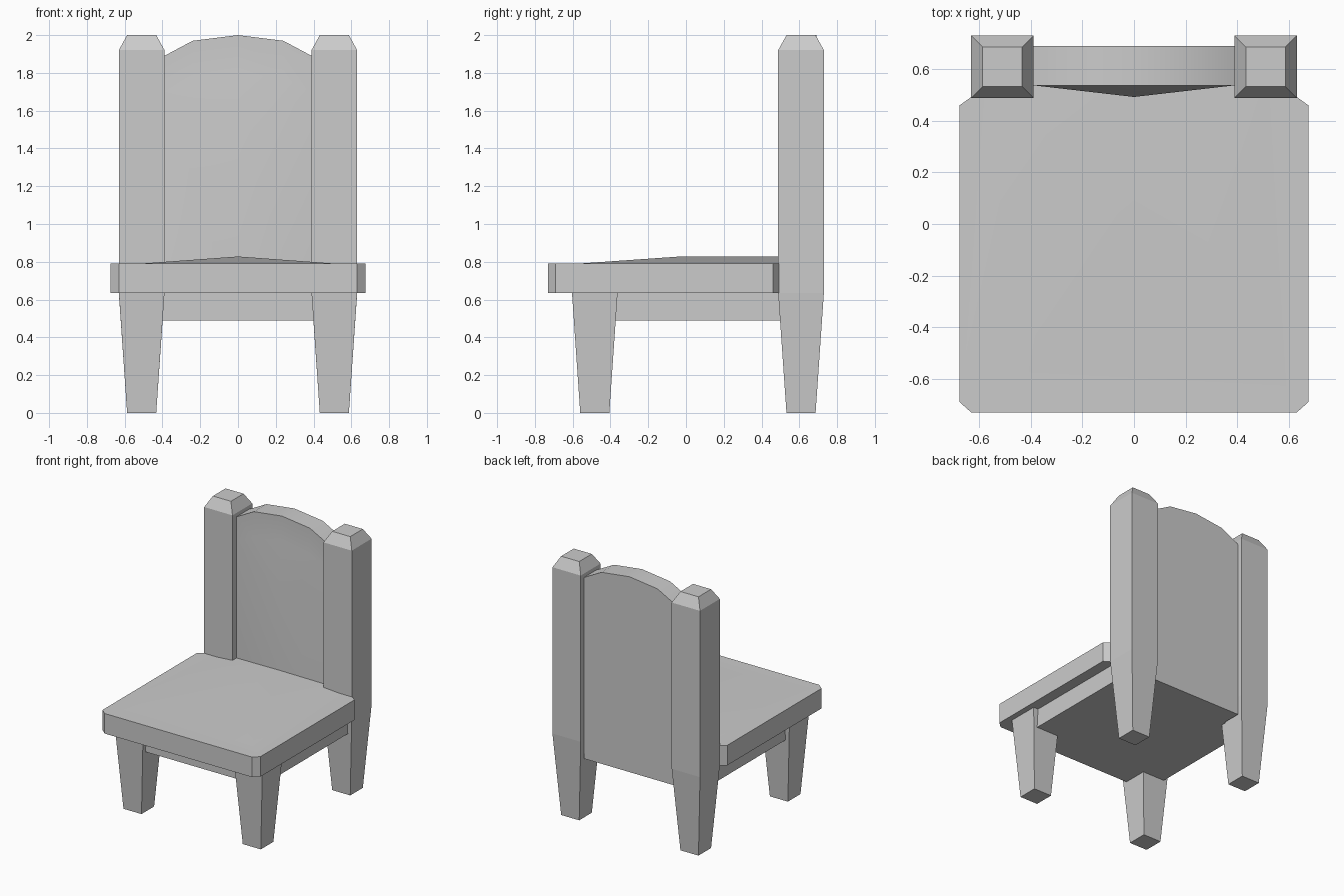
import bpy, math

if "Cube" in bpy.data.objects:
    bpy.data.objects.remove(bpy.data.objects["Cube"])


def make(name, verts, faces, smooth=False):
    me = bpy.data.meshes.new(name)
    me.from_pydata(verts, [], faces)
    ob = bpy.data.objects.new(name, me)
    bpy.context.collection.objects.link(ob)
    bpy.ops.object.select_all(action='DESELECT')
    bpy.context.view_layer.objects.active = ob
    ob.select_set(True)
    bpy.ops.object.mode_set(mode='EDIT')
    bpy.ops.mesh.select_all(action='SELECT')
    bpy.ops.mesh.normals_make_consistent(inside=False)
    bpy.ops.object.mode_set(mode='OBJECT')
    if smooth:
        bpy.ops.object.shade_smooth_by_angle(angle=math.radians(25))
    return ob


def square_loft(name, cx, cy, sections):
    # stack of square cross-sections (z, half width), capped at both ends
    verts = [(cx + sx * h, cy + sy * h, z) for z, h in sections
             for sx, sy in ((-1, -1), (1, -1), (1, 1), (-1, 1))]
    faces = [(0, 1, 2, 3), tuple(range(len(verts) - 4, len(verts)))]
    for k in range(0, len(verts) - 4, 4):
        for i in range(4):
            j = (i + 1) % 4
            faces.append((k + i, k + j, k + 4 + j, k + 4 + i))
    return make(name, verts, faces)


# legs and back posts
for side, s in (("left", -1), ("right", 1)):
    square_loft("front_leg_" + side, s * 0.51, -0.483,
                [(0, 0.077), (0.64, 0.121)])
    square_loft("back_post_" + side, s * 0.51, 0.609,
                [(0, 0.077), (0.635, 0.121), (1.92, 0.121), (2.0, 0.077)])

# apron under the seat
make("apron", [(x, y, z) for z in (0.49, 0.64) for x, y in
               ((-0.59, -0.56), (0.59, -0.56), (0.59, 0.54), (-0.59, 0.54))],
     [(0, 1, 2, 3), (4, 5, 6, 7), (0, 1, 5, 4), (1, 2, 6, 5),
      (2, 3, 7, 6), (3, 0, 4, 7)])

# seat: clipped-corner slab with a crowned top running into the backrest
half = [(0.63, -0.73), (0.675, -0.69), (0.675, 0.46), (0.63, 0.492),
        (0.59, 0.492), (0.59, 0.55), (0.52, 0.55)]
outline = half + [(0, 0.55)] + [(-x, y) for x, y in reversed(half)]
n = len(outline)
verts = [(x, y, 0.635) for x, y in outline]
verts += [(x, y, 0.828 if x == 0 else 0.79) for x, y in outline]
br, bc, bl = n + 6, n + 7, n + 8
fl, fr, peak = 2 * n, 2 * n + 1, 2 * n + 2
verts += [(-0.52, -0.575, 0.79), (0.52, -0.575, 0.79), (0, -0.03, 0.828)]
faces = [tuple(range(n))]
faces += [(i, (i + 1) % n, n + (i + 1) % n, n + i) for i in range(n)]
faces += [tuple(range(n, br + 1)) + (fr, fl) + tuple(range(bl, 2 * n)),
          (fl, fr, peak), (fr, br, bc, peak), (bl, fl, peak, bc)]
make("seat", verts, faces, True)

# backrest: arched panel with a padded front bulge
xs = (-0.39, -0.24, 0, 0.24, 0.39)
arch = (1.89, 1.97, 2.0, 1.97, 1.89)
pad = (1.70, 1.77, 1.80, 1.77, 1.70)
F, B = 0.537, 0.69
verts = [(x, F, z) for x, z in zip(xs, arch)]             # 0-4 front arch
verts += [(x, B, z) for x, z in zip(xs, arch)]            # 5-9 back arch
verts += [(x, F, z) for x, z in zip(xs, pad)]             # 10-14 pad top
verts += [(-0.39, F, 0.49), (0, 0.492, 0.49), (0.39, F, 0.49),
          (-0.39, B, 0.49), (0.39, B, 0.49), (0, 0.492, 1.45)]
faces = []
for i in range(4):
    faces += [(i, i + 1, i + 6, i + 5), (i, i + 1, i + 11, i + 10),
              (i + 10, i + 11, 20)]
faces += [(10, 20, 16, 15), (20, 14, 17, 16), (5, 6, 7, 8, 9, 19, 18),
          (15, 16, 17, 19, 18), (0, 10, 15, 18, 5), (4, 14, 17, 19, 9)]
make("backrest", verts, faces, True)
